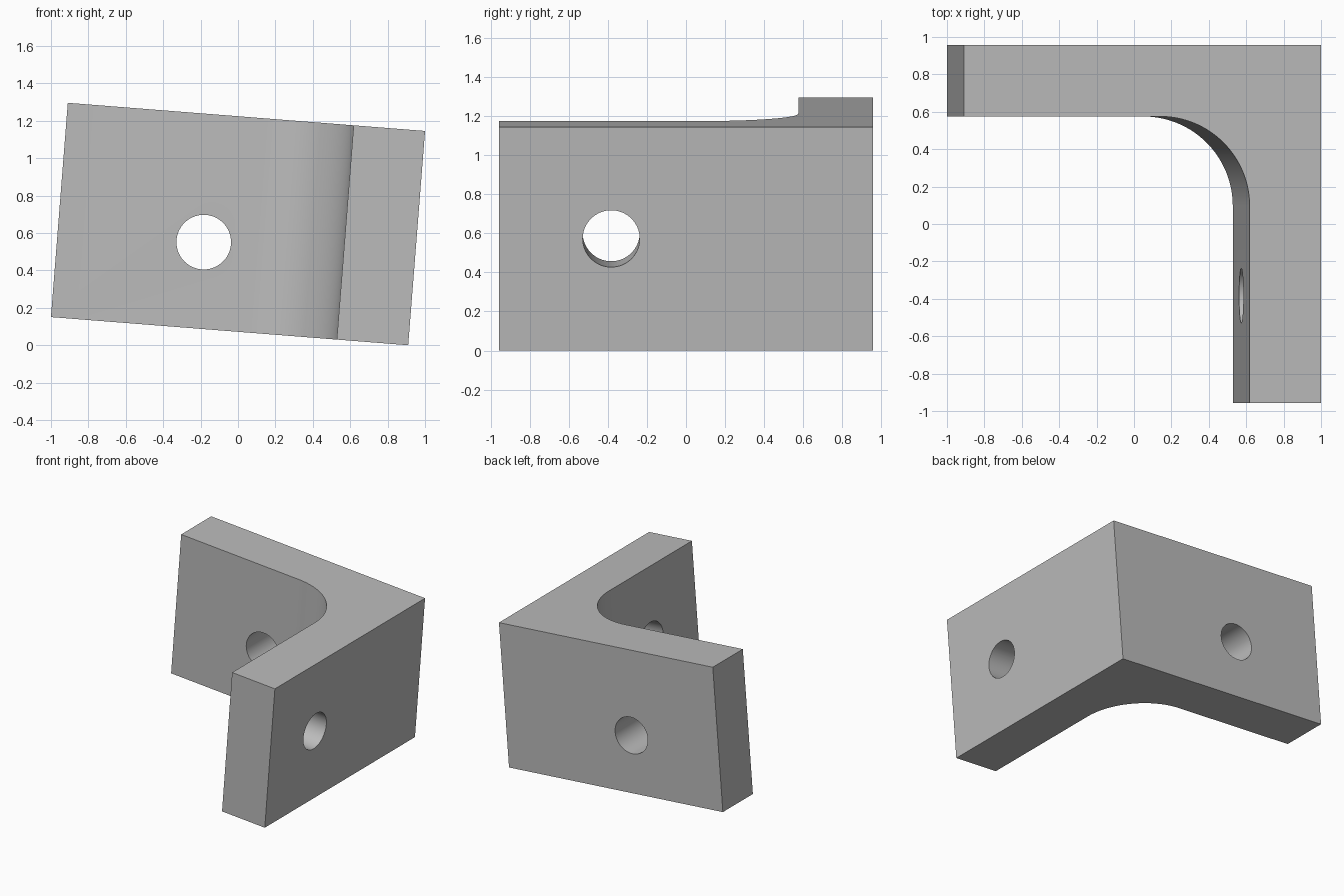
import bpy
import bmesh
from math import radians, sin, cos, pi
from mathutils import Matrix

cube = bpy.data.objects.get("Cube")
if cube:
    bpy.data.objects.remove(cube, do_unlink=True)

HALF = 0.958            # half length of each leg
HEIGHT = 1.149
INNER = 0.575           # inner faces of both legs
FILLET = 0.479
TILT = radians(4.5)
HOLE_RADIUS = 0.146

grey = bpy.data.materials.new("plain grey")
grey.use_nodes = True
colour = (0.5, 0.5, 0.5, 1)
grey.diffuse_color = colour
grey.node_tree.nodes["Principled BSDF"].inputs["Base Color"].default_value = colour


def make_object(name, bm):
    bmesh.ops.recalc_face_normals(bm, faces=bm.faces)
    mesh = bpy.data.meshes.new(name)
    bm.to_mesh(mesh)
    bm.free()
    mesh.materials.append(grey)
    obj = bpy.data.objects.new(name, mesh)
    bpy.context.collection.objects.link(obj)
    return obj


# L-shaped profile with a rounded inside corner, extruded upward
centre = INNER - FILLET
steps = 32
arc = [(centre + FILLET * cos(a), centre + FILLET * sin(a))
       for a in (pi / 2 * i / steps for i in range(steps + 1))]
profile = [(INNER, -HALF)] + arc + [(-HALF, INNER), (-HALF, HALF),
                                    (HALF, HALF), (HALF, -HALF)]
bm = bmesh.new()
base = bm.faces.new([bm.verts.new((x, y, -HEIGHT / 2)) for x, y in profile])
top = bmesh.ops.extrude_face_region(bm, geom=[base])["geom"]
bmesh.ops.translate(bm, vec=(0, 0, HEIGHT),
                    verts=[v for v in top if isinstance(v, bmesh.types.BMVert)])
bracket = make_object("corner_bracket", bm)


# Round hole through each leg
def drill(name, location, axis):
    bm = bmesh.new()
    bmesh.ops.create_cone(bm, cap_ends=True, segments=64, radius1=HOLE_RADIUS,
                          radius2=HOLE_RADIUS, depth=0.8,
                          matrix=Matrix.Translation(location)
                          @ Matrix.Rotation(pi / 2, 4, axis))
    cutter = make_object(name, bm)
    cutter.hide_render = True
    mod = bracket.modifiers.new(name, 'BOOLEAN')
    mod.operation = 'DIFFERENCE'
    mod.solver = 'EXACT'
    mod.object = cutter
    bpy.ops.object.modifier_apply(modifier=mod.name)
    bpy.data.objects.remove(cutter, do_unlink=True)


bpy.ops.object.select_all(action='DESELECT')
bpy.context.view_layer.objects.active = bracket
bracket.select_set(True)
leg_middle = (INNER + HALF) / 2
drill("back_leg_hole", (-0.175, leg_middle, -0.111), 'X')
drill("side_leg_hole", (leg_middle, -0.383, 0), 'Y')

# Smooth curves with crisp edges, then tilt the bracket onto its low edge
bpy.ops.object.shade_smooth_by_angle(angle=radians(30))
lift = (HEIGHT * cos(TILT) + 2 * HALF * sin(TILT)) / 2
bracket.data.transform(Matrix.Translation((0, 0, lift)) @ Matrix.Rotation(TILT, 4, 'Y'))
